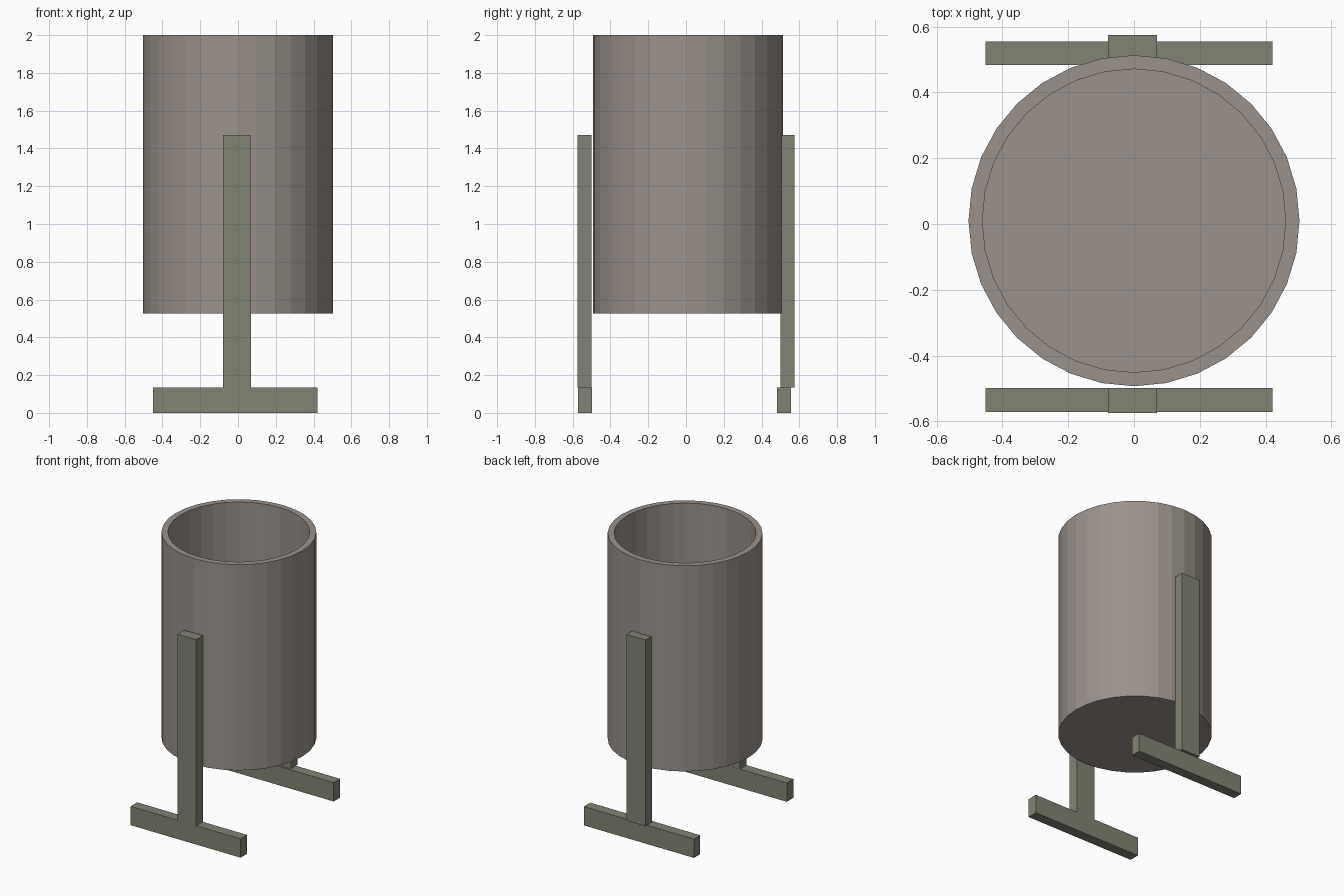
import bpy, bmesh
from mathutils import Matrix, Vector

if "Cube" in bpy.data.objects:
    bpy.data.objects.remove(bpy.data.objects["Cube"])


def material(name, rgb):
    m = bpy.data.materials.new(name)
    m.diffuse_color = (*rgb, 1)
    m.use_nodes = True
    m.node_tree.nodes["Principled BSDF"].inputs["Base Color"].default_value = m.diffuse_color
    return m


def add_object(name, bm, mat):
    mesh = bpy.data.meshes.new(name)
    bm.to_mesh(mesh)
    bm.free()
    mesh.materials.append(mat)
    obj = bpy.data.objects.new(name, mesh)
    bpy.context.collection.objects.link(obj)
    return obj


def box(name, lo, hi, mat):
    lo, hi = Vector(lo), Vector(hi)
    bm = bmesh.new()
    bmesh.ops.create_cube(bm, size=1, matrix=Matrix.Translation((lo + hi) / 2)
                          @ Matrix.Diagonal((*(hi - lo), 1)))
    return add_object(name, bm, mat)


drum_mat = material("drum_grey", (0.33, 0.29, 0.26))
frame_mat = material("frame_green", (0.22, 0.23, 0.17))

# Open drum: 32-sided cylinder, rim inset and pushed down to hollow it
R, R_IN, BOTTOM, TOP, FLOOR = 0.503, 0.461, 0.525, 2.0, 0.57
bm = bmesh.new()
bmesh.ops.create_cone(bm, cap_ends=True, segments=32, radius1=R, radius2=R,
                      depth=TOP - BOTTOM,
                      matrix=Matrix.Translation((0, 0.01, (TOP + BOTTOM) / 2)))
lid = max(bm.faces, key=lambda f: f.calc_center_median().z)
for scale, z in ((R_IN / R, TOP), (1, FLOOR)):
    ext = bmesh.ops.extrude_discrete_faces(bm, faces=[lid])
    lid = ext["faces"][0]
    for v in lid.verts:
        v.co.x *= scale
        v.co.y = 0.01 + (v.co.y - 0.01) * scale
        v.co.z = z
bmesh.ops.recalc_face_normals(bm, faces=bm.faces)
add_object("drum", bm, drum_mat)

# Upright posts and floor bars on each side
for side, post_y, foot_y in (("front", (-0.574, -0.499), (-0.572, -0.498)),
                             ("back", (0.499, 0.574), (0.483, 0.555))):
    box(side + "_post", (-0.079, post_y[0], 0.135), (0.07, post_y[1], 1.47), frame_mat)
    box(side + "_foot", (-0.451, foot_y[0], 0), (0.421, foot_y[1], 0.135), frame_mat)
